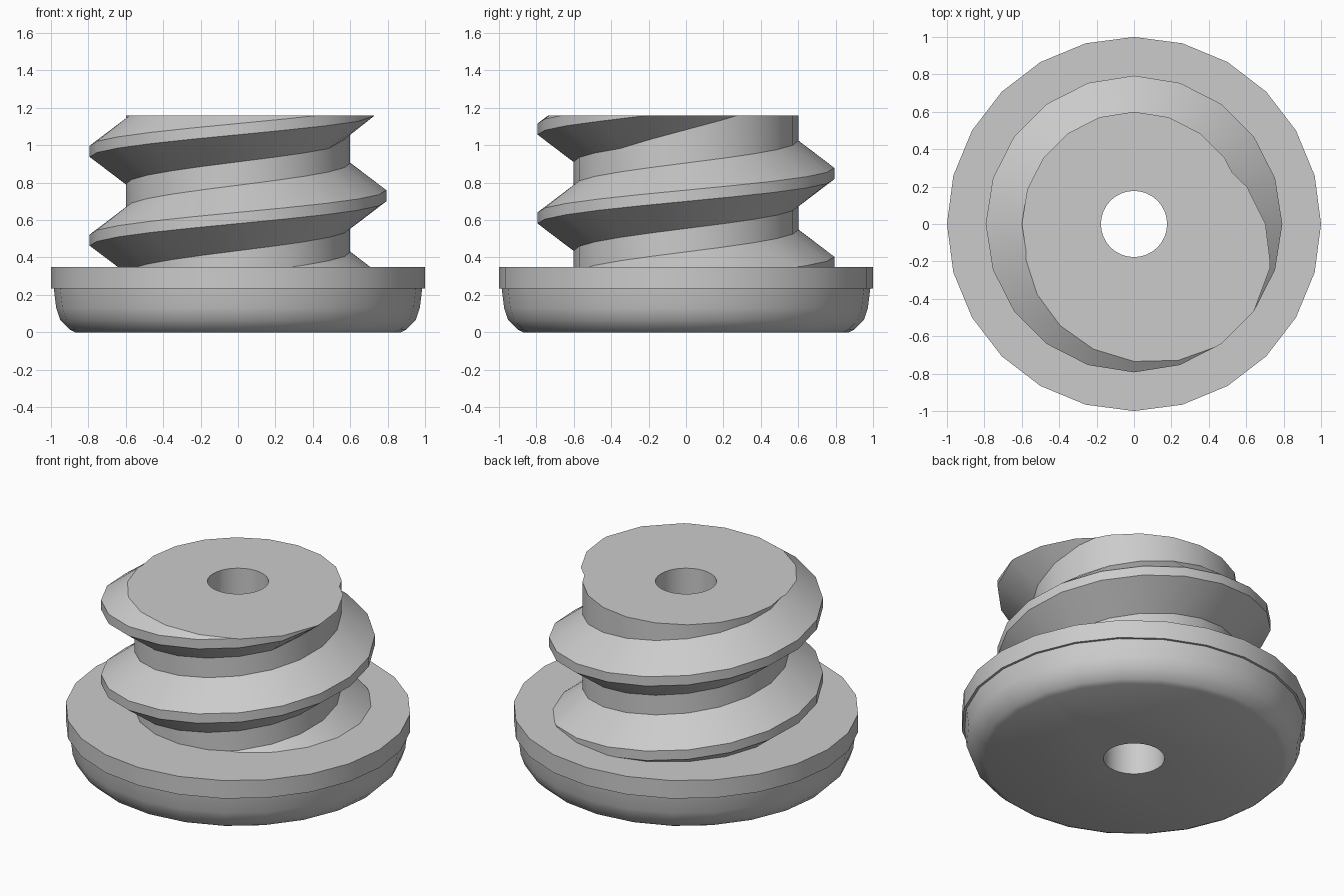
import bpy
import bmesh
from math import cos, sin, tau

if "Cube" in bpy.data.objects:
    bpy.data.objects.remove(bpy.data.objects["Cube"], do_unlink=True)

BASE_TOP, TOP = 0.35, 1.16
PITCH, STEPS = 0.475, 20

grey = bpy.data.materials.new("plain_grey")
grey.use_nodes = True
colour = (0.6, 0.6, 0.6, 1)
grey.diffuse_color = colour
grey.node_tree.nodes["Principled BSDF"].inputs["Base Color"].default_value = colour


def polar(r, turn, z):
    return (r * cos(tau * turn), r * sin(tau * turn), z)


def finish(bm, name):
    bmesh.ops.recalc_face_normals(bm, faces=bm.faces[:])
    mesh = bpy.data.meshes.new(name)
    bm.to_mesh(mesh)
    bm.free()
    mesh.materials.append(grey)
    obj = bpy.data.objects.new(name, mesh)
    bpy.context.collection.objects.link(obj)
    return obj


def lathe(name, profile, sides):
    """Solid of revolution with flat end caps."""
    bm = bmesh.new()
    rings = [[bm.verts.new(polar(r, i / sides, z)) for i in range(sides)]
             for r, z in profile]
    for low, high in zip(rings, rings[1:]):
        for i in range(sides):
            j = (i + 1) % sides
            bm.faces.new((low[i], low[j], high[j], high[i]))
    bm.faces.new(rings[0])
    bm.faces.new(rings[-1])
    return finish(bm, name)


def threaded_core(name):
    """Core with a helical ridge that fades out near the upper end."""
    bm = bmesh.new()
    section = [(0, -0.175), (0.193, -0.03), (0.193, 0.03), (0, 0.175)]
    path = []
    for k in range(100):
        centre = -0.22 + PITCH * k / STEPS
        size = min(1, max(0.02, 1 - 0.15 * (k - 58)))
        path.append([bm.verts.new(polar(0.6 + dr * size, k / STEPS, centre + dz * size))
                     for dr, dz in section])
    for k in range(len(path) - 1):
        a, b = path[k], path[k + 1]
        for j in range(3):
            bm.faces.new((a[j], b[j], b[j + 1], a[j + 1]))
        # Core wall between this turn and the next
        if k + STEPS + 1 < len(path):
            c, d = path[k + STEPS], path[k + STEPS + 1]
            bm.faces.new((a[3], b[3], d[0], c[0]))
    # Trim to flat ends and cap them
    for z, up in ((BASE_TOP, -1), (TOP, 1)):
        bmesh.ops.bisect_plane(bm, geom=bm.verts[:] + bm.edges[:] + bm.faces[:],
                               dist=1e-5, plane_co=(0, 0, z), plane_no=(0, 0, up),
                               clear_outer=True)
    bmesh.ops.holes_fill(bm, edges=[e for e in bm.edges if e.is_boundary], sides=0)
    return finish(bm, name)


# Flanged base with a rounded underside
base = lathe("flanged_base", [(0.87, 0), (0.9, 0.015), (0.95, 0.065), (0.972, 0.13),
                              (0.985, 0.235), (1, 0.235), (1, BASE_TOP)], 24)
core = threaded_core("threaded_core")

# Bore through both parts
bore = lathe("bore_cutter", [(0.177, -0.2), (0.177, 1.4)], 32)
bore.hide_render = True
for obj in (base, core):
    cut = obj.modifiers.new("bore", 'BOOLEAN')
    cut.operation = 'DIFFERENCE'
    cut.solver = 'EXACT'
    cut.object = bore
    bpy.ops.object.select_all(action='DESELECT')
    obj.select_set(True)
    bpy.context.view_layer.objects.active = obj
    bpy.ops.object.modifier_apply(modifier=cut.name)
    bpy.ops.object.shade_smooth_by_angle(angle=0.52)
bpy.data.objects.remove(bore, do_unlink=True)
